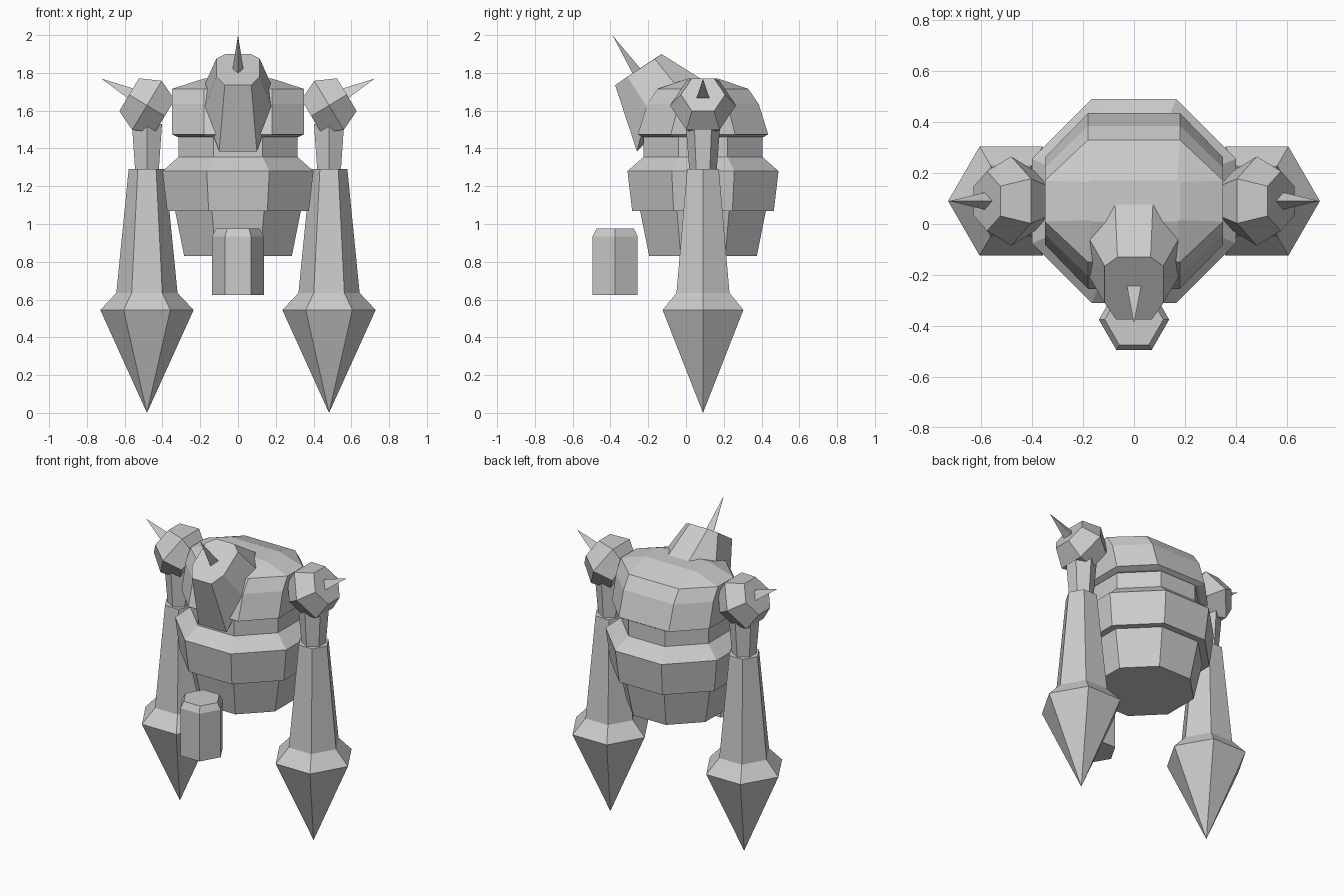
import bpy, bmesh, math
from mathutils import Vector

if "Cube" in bpy.data.objects:
    bpy.data.objects.remove(bpy.data.objects["Cube"])

stone = bpy.data.materials.new("grey stone")
stone.diffuse_color = (0.6, 0.6, 0.6, 1)
stone.use_nodes = True
stone.node_tree.nodes["Principled BSDF"].inputs["Base Color"].default_value = stone.diffuse_color

CY = 0.09   # depth of the body's centre line


def loft(name, rings):
    """Join rings of points with flat faces; a one-point ring makes a tip."""
    bm = bmesh.new()
    vr = [[bm.verts.new(p) for p in r] for r in rings]
    for a, b in zip(vr, vr[1:]):
        n = max(len(a), len(b))
        for i in range(n):
            j = (i + 1) % n
            if len(b) == 1:
                bm.faces.new((a[i], a[j], b[0]))
            elif len(a) == 1:
                bm.faces.new((a[0], b[j], b[i]))
            else:
                bm.faces.new((a[i], a[j], b[j], b[i]))
    for r in (vr[0], vr[-1]):
        if len(r) > 2:
            bm.faces.new(r)
    bmesh.ops.recalc_face_normals(bm, faces=bm.faces)
    me = bpy.data.meshes.new(name)
    bm.to_mesh(me)
    bm.free()
    me.materials.append(stone)
    ob = bpy.data.objects.new(name, me)
    bpy.context.collection.objects.link(ob)
    return ob


def ring(c, r, n, start=0.0, u=(1, 0, 0), v=(0, 1, 0)):
    """Regular polygon around c in the plane of u and v."""
    c, u, v = Vector(c), Vector(u), Vector(v)
    return [c + r * (math.cos(t) * u + math.sin(t) * v)
            for t in (math.radians(start) + math.tau * i / n for i in range(n))]


def octagon(z, half):
    return ring((0, CY, z), half / math.cos(math.pi / 8), 8, 22.5)


def chamfered(z, hx, hy, fx, fy):
    """Eight-sided ring: half sizes hx, hy and flat half lengths fx, fy."""
    pts = [(hx, -fy), (hx, fy), (fx, hy), (-fx, hy),
           (-hx, fy), (-hx, -fy), (-fx, -hy), (fx, -hy)]
    return [(x, CY + y, z) for x, y in pts]


# belly: stacked octagonal bands up to the waist
loft("belly", [octagon(z, h) for z, h in
               [(0.83, 0.285), (1.07, 0.333), (1.07, 0.375), (1.28, 0.40),
                (1.355, 0.315), (1.475, 0.315)]])

# chest with rounded front, back and top
loft("chest", [chamfered(1.46, 0.32, 0.32, 0.15, 0.15),
               chamfered(1.475, 0.35, 0.345, 0.18, 0.17),
               chamfered(1.635, 0.35, 0.295, 0.18, 0.13),
               chamfered(1.715, 0.35, 0.24, 0.18, 0.08),
               chamfered(1.77, 0.18, 0.08, 0.17, 0.075)])


def head_ring(pairs):
    right = [(x, y, z) for x, y, z in pairs]
    return right + [(-x, y, z) for x, y, z in reversed(pairs)]


# head: octagonal face plate flaring back into the chest
loft("head", [
    head_ring([(0.075, 0.10, 1.755), (0.18, -0.05, 1.73),
               (0.18, -0.20, 1.61), (0.10, -0.26, 1.385)]),
    head_ring([(0.065, -0.13, 1.90), (0.115, -0.165, 1.875),
               (0.115, -0.31, 1.78), (0.07, -0.375, 1.735)])])

# horn on the face plate, ridge to the front
loft("horn", [ring((0, -0.245, 1.80), 0.035, 3, 90, v=(0, -0.81, -0.59)),
              [(0, -0.39, 2.0)]])

# both arms
for side, s in (("left", -1), ("right", 1)):
    X = 0.482 * s
    axis = Vector((0.857 * s, 0, 0.515))
    up = Vector((-0.515 * s, 0, 0.857))
    mid = Vector((X, CY, 1.628))

    # faceted shoulder ball tilted outwards
    loft(side + "_shoulder",
         [ring(mid + axis * d, r, 6, 0, (0, 1, 0), up)
          for d, r in ((-0.11, 0.117), (0, 0.175), (0.11, 0.117))])
    # shoulder spike, ridge on top
    loft(side + "_shoulder_spike",
         [ring(mid + axis * 0.105, 0.04, 3, 90, (0, 1, 0), up),
          [(0.724 * s, CY, 1.77)]])
    # upper arm
    loft(side + "_upper_arm",
         [ring((X, CY, z), r, 6, 90) for z, r in ((1.28, 0.072), (1.53, 0.092))])
    # forearm flaring into a pointed tip
    loft(side + "_forearm",
         [[(X, CY, 0)]] +
         [ring((X, CY, z), r, 6) for z, r in
          ((0.545, 0.247), (0.635, 0.162), (1.29, 0.097))])

# small hexagonal post floating in front of the belly
loft("front_post",
     [ring((0, -0.375, z), r, 6) for z, r in
      ((0.625, 0.138), (0.935, 0.138), (0.975, 0.115))])
